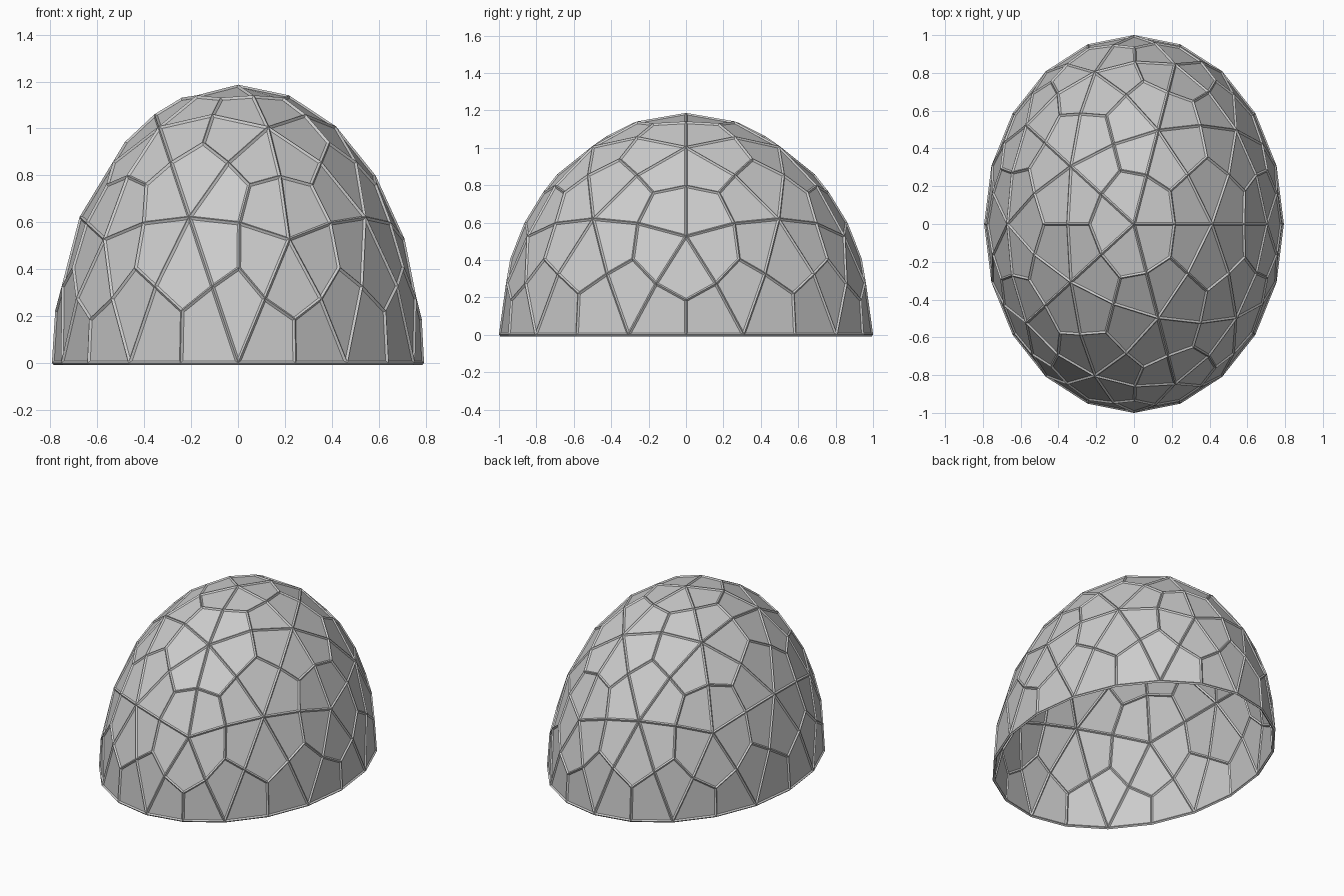
import bpy, bmesh
from mathutils import Vector

if "Cube" in bpy.data.objects:
    bpy.data.objects.remove(bpy.data.objects["Cube"])

RADII = Vector((0.785, 0.992, 1.178))   # ellipsoid half sizes
STRUT = 0.017                           # strut thickness

# Source triangulation: upper half of a two-level icosphere
src = bmesh.new()
bmesh.ops.create_icosphere(src, subdivisions=2, radius=1.0)
bmesh.ops.delete(src, geom=[v for v in src.verts if v.co.z < -0.01], context='VERTS')

# Dome shell: every triangle becomes three kites pushed out to the ellipsoid
bm = bmesh.new()


def on_shell(p):
    return bm.verts.new(p.normalized() * RADII)


for f in src.faces:
    p = [v.co.copy() for v in f.verts]
    for i in range(3):
        a, b, c = p[i], p[(i + 1) % 3], p[i - 1]
        bm.faces.new([on_shell(q) for q in (a, a + b, a + b + c, a + c)])
src.free()
bmesh.ops.remove_doubles(bm, verts=bm.verts, dist=0.001)
bmesh.ops.recalc_face_normals(bm, faces=bm.faces)

# Make the shell face outwards
if sum(f.normal.dot(f.calc_center_median()) for f in bm.faces) < 0:
    bmesh.ops.reverse_faces(bm, faces=bm.faces)


def add_object(name):
    mesh = bpy.data.meshes.new(name)
    bm.to_mesh(mesh)
    ob = bpy.data.objects.new(name, mesh)
    bpy.context.collection.objects.link(ob)
    return ob


# Flat panels, open at the bottom
add_object("dome_panels")

# Struts along every panel seam, standing proud inside and outside
frame = add_object("dome_struts")
wire = frame.modifiers.new("struts", 'WIREFRAME')
wire.thickness = STRUT
wire.use_replace = True
wire.use_boundary = True
wire.use_even_offset = True
bm.free()
